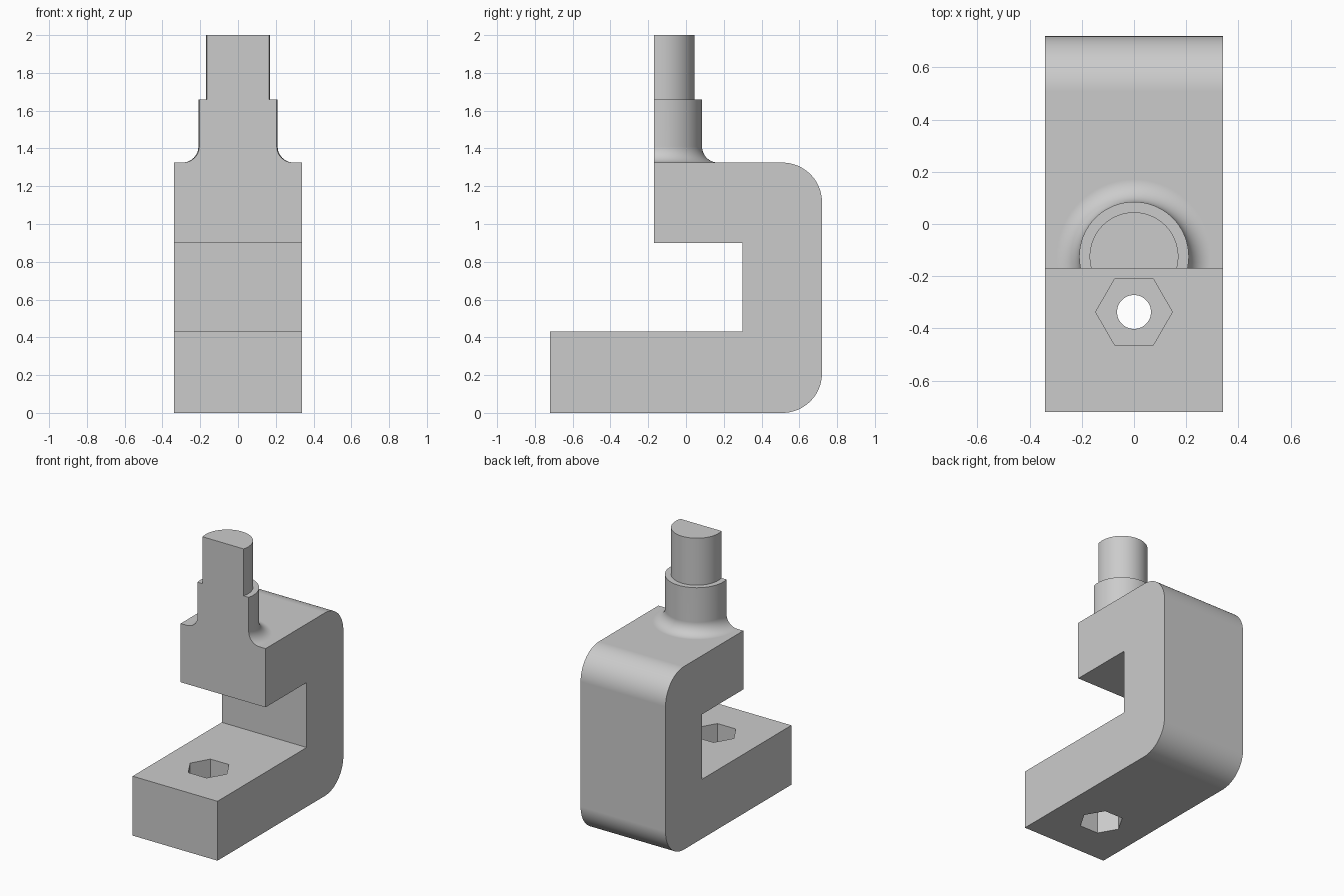
import bpy, bmesh, math
from mathutils import Matrix, Vector

if "Cube" in bpy.data.objects:
    bpy.data.objects.remove(bpy.data.objects["Cube"], do_unlink=True)

steel = bpy.data.materials.new("plain grey")
steel.use_nodes = True
GREY = (0.6, 0.6, 0.6, 1)
steel.diffuse_color = GREY
steel.node_tree.nodes["Principled BSDF"].inputs["Base Color"].default_value = GREY

HALF_W, FRONT, BACK, TOP = 0.34, -0.72, 0.72, 1.325
CUT_Y, POST_Y, HOLE_Y = -0.17, -0.125, -0.337
LOWER, UPPER, THROAT, ROUND = 0.43, 0.90, 0.30, 0.21


def to_object(name, bm):
    bmesh.ops.recalc_face_normals(bm, faces=bm.faces[:])
    mesh = bpy.data.meshes.new(name)
    bm.to_mesh(mesh)
    bm.free()
    mesh.materials.append(steel)
    obj = bpy.data.objects.new(name, mesh)
    bpy.context.collection.objects.link(obj)
    return obj


def arc(cx, cy, r, a0, a1, steps):
    angles = [math.radians(a0 + (a1 - a0) * i / steps) for i in range(steps + 1)]
    return [(cx + r * math.cos(a), cy + r * math.sin(a)) for a in angles]


def prism(name, sides, radius, z0, z1):
    bm = bmesh.new()
    bmesh.ops.create_cone(bm, cap_ends=True, segments=sides, radius1=radius,
                          radius2=radius, depth=z1 - z0)
    # Hexagon points lie along x
    bmesh.ops.rotate(bm, verts=bm.verts, matrix=Matrix.Rotation(math.pi / 2, 3, "Z"))
    bmesh.ops.translate(bm, verts=bm.verts, vec=(0, HOLE_Y, (z0 + z1) / 2))
    return to_object(name, bm)


def combine(target, tool, operation):
    mod = target.modifiers.new(operation.lower(), "BOOLEAN")
    mod.object, mod.operation, mod.solver = tool, operation, "EXACT"
    tool.hide_render = True
    bpy.context.view_layer.objects.active = target
    bpy.ops.object.modifier_apply(modifier=mod.name)
    bpy.data.objects.remove(tool, do_unlink=True)


# C-shaped bracket, side profile extruded across the width
profile = [(FRONT, 0)]
profile += arc(BACK - ROUND, ROUND, ROUND, -90, 0, 20)
profile += arc(BACK - ROUND, TOP - ROUND, ROUND, 0, 90, 20)
profile += [(FRONT, TOP), (FRONT, UPPER), (THROAT, UPPER), (THROAT, LOWER), (FRONT, LOWER)]
bm = bmesh.new()
face = bm.faces.new([bm.verts.new((-HALF_W, y, z)) for y, z in profile])
side = bmesh.ops.extrude_face_region(bm, geom=[face])["geom"]
bmesh.ops.translate(bm, vec=(2 * HALF_W, 0, 0),
                    verts=[v for v in side if isinstance(v, bmesh.types.BMVert)])
bracket = to_object("clamp_bracket", bm)

# Stepped post with a filleted foot, turned about its axis
FILLET, POST_R, PIN_R = 0.085, 0.21, 0.17
outline = [(0, 1.1), (POST_R + FILLET, 1.1)]
outline += arc(POST_R + FILLET, TOP + FILLET, FILLET, 270, 180, 12)
outline += [(POST_R, 1.66), (PIN_R, 1.66), (PIN_R, 2), (0, 2)]
bm = bmesh.new()
verts = [bm.verts.new((r, POST_Y, z)) for r, z in outline]
edges = [bm.edges.new(pair) for pair in zip(verts, verts[1:])]
bmesh.ops.spin(bm, geom=verts + edges, cent=(0, POST_Y, 0), axis=(0, 0, 1),
               angle=math.tau, steps=72, use_merge=False)
bmesh.ops.remove_doubles(bm, verts=bm.verts[:], dist=0.0001)
combine(bracket, to_object("stepped_post", bm), "UNION")

# Flat front shared by the post and upper arm
bm = bmesh.new()
bmesh.ops.create_cube(bm, size=2)
bmesh.ops.translate(bm, verts=bm.verts, vec=Vector((0, CUT_Y - 1, 1.65)))
combine(bracket, to_object("flat_cutter", bm), "DIFFERENCE")

# Hexagonal pockets above and below, joined by a round hole
POCKET = 0.17
combine(bracket, prism("upper_pocket", 6, 0.147, LOWER - POCKET, LOWER + 0.1), "DIFFERENCE")
combine(bracket, prism("lower_pocket", 6, 0.147, -0.1, POCKET), "DIFFERENCE")
combine(bracket, prism("bolt_hole", 48, 0.065, -0.1, LOWER + 0.1), "DIFFERENCE")

# Smooth rounded surfaces, crisp flat ones
bpy.ops.object.select_all(action="DESELECT")
bracket.select_set(True)
bpy.context.view_layer.objects.active = bracket
bpy.ops.object.shade_smooth_by_angle(angle=math.radians(30))
weighted = bracket.modifiers.new("flat_normals", "WEIGHTED_NORMAL")
weighted.keep_sharp = True
